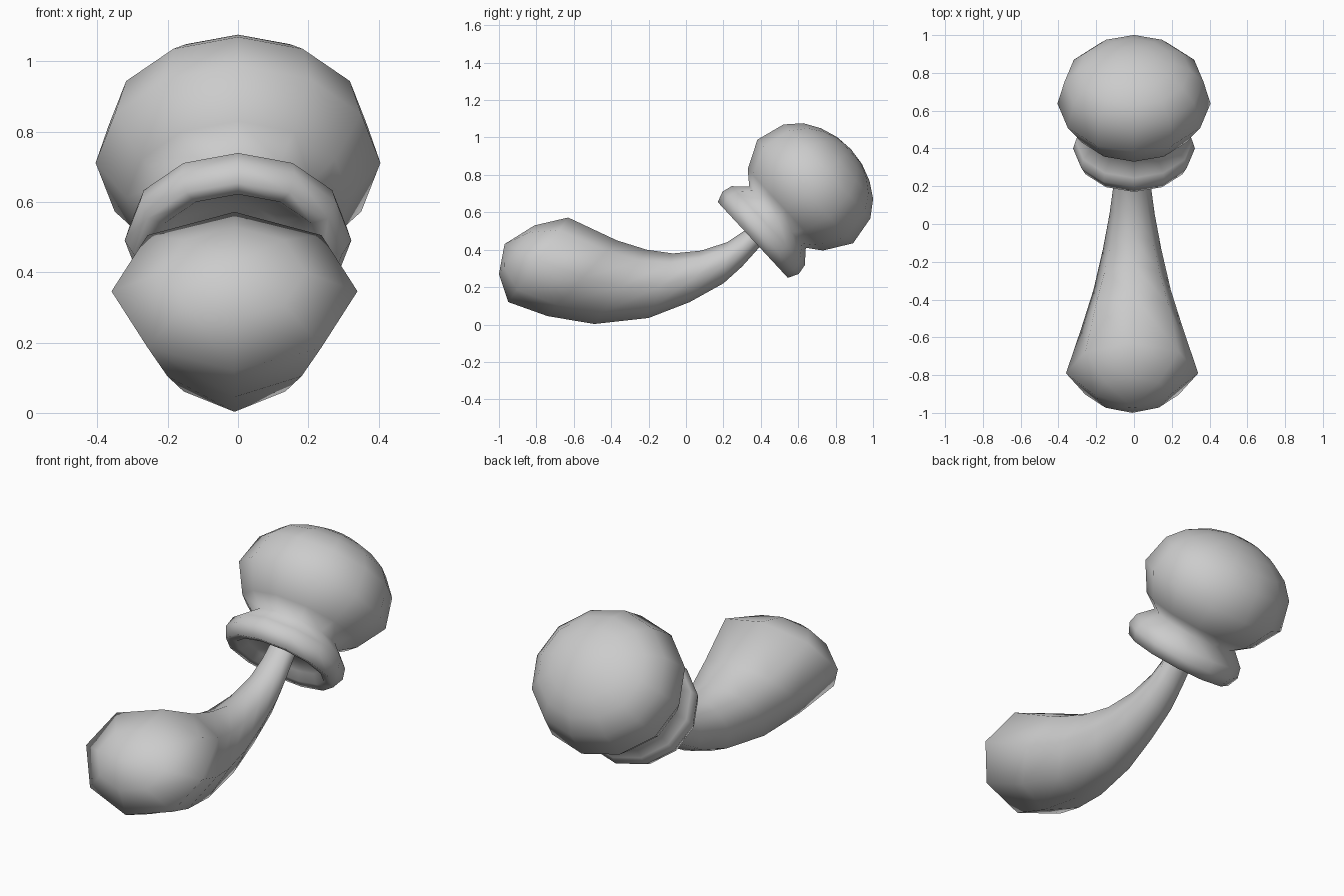
import bpy, bmesh, math
from mathutils import Vector

if "Cube" in bpy.data.objects:
    bpy.data.objects.remove(bpy.data.objects["Cube"])


def loft(name, rings, sides):
    """Skin elliptical rings given as (centre, half axis u, half axis v); zero-size rings become poles."""
    bm = bmesh.new()
    loops = []
    for c, u, v in rings:
        if u.length < 1e-6:
            loops.append([bm.verts.new(c)])
            continue
        angles = [2 * math.pi * i / sides for i in range(sides)]
        loops.append([bm.verts.new(c + u * math.cos(a) + v * math.sin(a)) for a in angles])
    for a, b in zip(loops, loops[1:]):
        for i in range(sides):
            j = (i + 1) % sides
            if len(a) == 1:
                bm.faces.new((a[0], b[i], b[j]))
            elif len(b) == 1:
                bm.faces.new((a[i], a[j], b[0]))
            else:
                bm.faces.new((a[i], a[j], b[j], b[i]))
    for end in (loops[0], loops[-1]):
        if len(end) > 1:
            bm.faces.new(end)
    bmesh.ops.recalc_face_normals(bm, faces=bm.faces[:])
    mesh = bpy.data.meshes.new(name)
    bm.to_mesh(mesh)
    bm.free()
    for p in mesh.polygons:
        p.use_smooth = True
    ob = bpy.data.objects.new(name, mesh)
    bpy.context.collection.objects.link(ob)
    return ob


# Curved handle: (top y, top z, bottom y, bottom z, half width)
sections = [
    (-.97, .43, -.97, .43, 0),
    (-.81, .53, -1.0, .27, .20),
    (-.63, .572, -.95, .12, .35),
    (-.37, .45, -.74, .045, .27),
    (-.21, .40, -.49, .003, .205),
    (-.07, .38, -.20, .035, .155),
    (.08, .395, .02, .12, .12),
    (.22, .44, .20, .22, .098),
    (.31, .50, .30, .31, .085),
    (.37, .555, .39, .41, .078),
    (.41, .59, .48, .49, .07),
]
rings = []
for ty, tz, by, bz, w in sections:
    top, bottom = Vector((-.01, ty, tz)), Vector((-.01, by, bz))
    rings.append(((top + bottom) / 2, Vector((w, 0, 0)), (top - bottom) / 2))
loft("handle", rings, 8)

# Tilted head: recessed collar flowing into a rounded knob (radius, distance along axis)
origin = Vector((0, .355, .45))
axis = Vector((0, .734, .679))
up = Vector((0, -.679, .734))
profile = [
    (0, .08), (.12, .075), (.19, .05), (.225, .01),
    (.276, .003), (.30, .06), (.288, .115), (.223, .183),
    (.296, .24), (.377, .385), (.342, .543), (.275, .625),
    (.191, .676), (.10, .707), (0, .718),
]
loft("collar_and_knob",
     [(origin + axis * t, Vector((r * 1.075, 0, 0)), up * r) for r, t in profile], 12)
